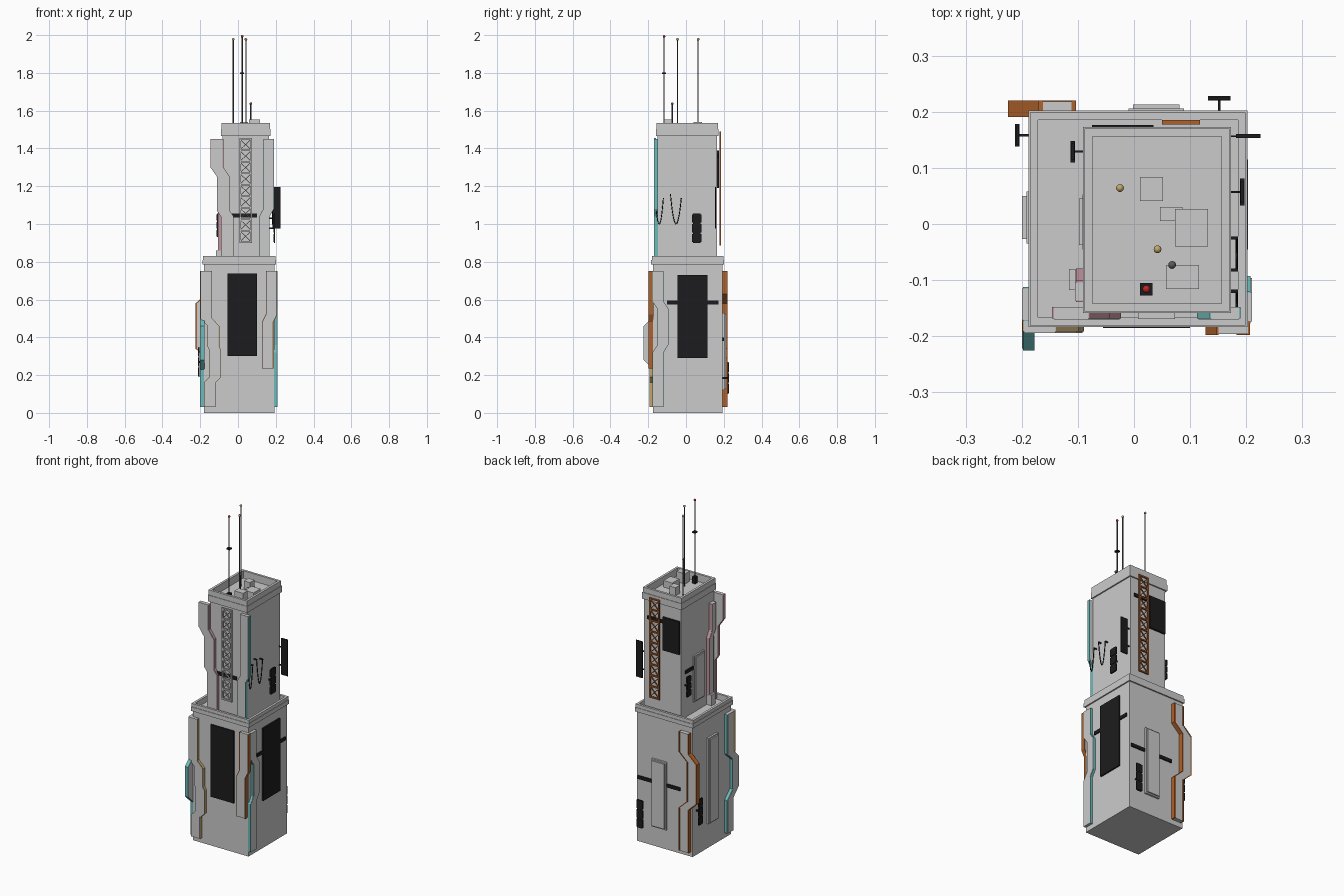
import bpy, bmesh, math
from mathutils import Vector

if "Cube" in bpy.data.objects:
    bpy.data.objects.remove(bpy.data.objects["Cube"])


def material(name, rgb):
    m = bpy.data.materials.new(name)
    m.diffuse_color = (*rgb, 1)
    m.use_nodes = True
    m.node_tree.nodes["Principled BSDF"].inputs["Base Color"].default_value = m.diffuse_color
    return m


DARK = material("dark", (0.012, 0.012, 0.013))
ORANGE = material("orange", (0.42, 0.12, 0.025))
TEAL = material("teal", (0.15, 0.5, 0.5))
GOLD = material("gold", (0.55, 0.38, 0.15))
PINK = material("pink", (0.55, 0.3, 0.35))
RED = material("red", (0.5, 0.02, 0.02))
STEEL = material("steel", (0.1, 0.1, 0.1))

# wall planes of the two blocks
LOW = dict(F=-0.176, B=0.194, L=-0.18, R=0.194)
UP = dict(F=-0.151, B=0.165, L=-0.083, R=0.165)


def on_wall(lv, face, u, d, z):
    """u runs along the wall (x or y), d sticks out of it."""
    s = 1 if face in "BR" else -1
    w = lv[face] + s * d
    return Vector((u, w, z)) if face in "FB" else Vector((w, u, z))


def finish(name, bm, mat=None):
    bmesh.ops.recalc_face_normals(bm, faces=bm.faces)
    me = bpy.data.meshes.new(name)
    bm.to_mesh(me)
    bm.free()
    ob = bpy.data.objects.new(name, me)
    bpy.context.collection.objects.link(ob)
    if mat:
        me.materials.append(mat)
    return ob


def prism(name, bottom, top, mat=None):
    bm = bmesh.new()
    a = [bm.verts.new(p) for p in bottom]
    b = [bm.verts.new(p) for p in top]
    n = len(a)
    bm.faces.new(a)
    bm.faces.new(b[::-1])
    for i in range(n):
        j = (i + 1) % n
        bm.faces.new((a[i], a[j], b[j], b[i]))
    return finish(name, bm, mat)


def box(name, x0, x1, y0, y1, z0, z1, mat=None):
    c = [(x0, y0), (x1, y0), (x1, y1), (x0, y1)]
    return prism(name, [(*p, z0) for p in c], [(*p, z1) for p in c], mat)


def plate(name, lv, face, outline, d0, d1, mat=None):
    return prism(name, [on_wall(lv, face, u, d0, z) for u, z in outline],
                 [on_wall(lv, face, u, d1, z) for u, z in outline], mat)


def wbox(name, lv, face, u0, u1, z0, z1, d0, d1, mat=None):
    return plate(name, lv, face, [(u0, z0), (u1, z0), (u1, z1), (u0, z1)], d0, d1, mat)


def band(name, lv, face, path, width, d, trim, rail=0.004):
    """Jogging vertical duct with a coloured rail on each edge."""
    h = width / 2

    def strip(a, b):
        return [(u + a, z) for u, z in path] + [(u + b, z) for u, z in reversed(path)]
    plate(name, lv, face, strip(-h + rail, h - rail), -0.003, d, None)
    for tag, a in (("a", -h), ("b", h - rail)):
        plate(name + "_rail_" + tag, lv, face, strip(a, a + rail), -0.003,
              d - 0.002 if trim is not ORANGE else d + 0.002, trim)


def rod(name, points, r, mat=STEEL):
    cu = bpy.data.curves.new(name, "CURVE")
    cu.dimensions = "3D"
    cu.bevel_depth = r
    cu.bevel_resolution = 1
    cu.use_fill_caps = True
    sp = cu.splines.new("POLY")
    sp.points.add(len(points) - 1)
    for p, q in zip(sp.points, points):
        p.co = (*q, 1)
    ob = bpy.data.objects.new(name, cu)
    bpy.context.collection.objects.link(ob)
    cu.materials.append(mat)


def block(name, w, z0, roof, rim0, top):
    """Solid block with an open parapet."""
    box(name, w["L"], w["R"], w["F"], w["B"], z0, roof)
    o, t = 0.008, 0.009
    x0, x1, y0, y1 = w["L"] - o, w["R"] + o, w["F"] - o, w["B"] + o
    mid = rim0 + (top - rim0) * 0.55
    for i, (za, zb, k) in enumerate(((rim0, mid, 0), (mid, top, 0.003))):
        a, b, c, e = x0 + k, x1 - k, y0 + k, y1 - k
        p = o + t
        box(f"{name}_parapet_front_{i}", a, b, c, y0 + p, za, zb)
        box(f"{name}_parapet_back_{i}", a, b, y1 - p, e, za, zb)
        box(f"{name}_parapet_left_{i}", a, x0 + p, y0 + p, y1 - p, za, zb)
        box(f"{name}_parapet_right_{i}", x1 - p, b, y0 + p, y1 - p, za, zb)


def truss(name, lv, face, u0, u1, z0, z1, d0, d1, n, mat=None):
    t = 0.008
    for k, u in enumerate((u0, u1 - t)):
        wbox(f"{name}_post_{k}", lv, face, u, u + t, z0, z1, d0, d1, mat)
    step = (z1 - z0 - t) / n
    a, b, s = u0 + t, u1 - t, 0.005
    for i in range(n + 1):
        z = z0 + i * step
        wbox(f"{name}_rung_{i}", lv, face, a, b, z, z + t, d0, d1, mat)
        if i < n:
            lo, hi = z + t, z + step
            for k, (p, q) in enumerate(((a, b), (b, a))):
                plate(f"{name}_brace_{i}_{k}", lv, face,
                      [(p, lo), (p, lo + s), (q, hi), (q, hi - s)], d0 + 0.001, d1 - 0.001, mat)


def vent(name, lv, face, u, z0, z1, width, d):
    """Dark stacked panels held off the wall by an arm."""
    n, h = 3, (z1 - z0) / 3
    for i in range(n):
        wbox(f"{name}_panel_{i}", lv, face, u - width / 2, u + width / 2,
             z0 + i * h + 0.004, z0 + (i + 1) * h - 0.004, d, d + 0.008, DARK)
    wbox(name + "_spine", lv, face, u - width * 0.4, u + width * 0.4, z0, z1, d + 0.001, d + 0.006, DARK)
    zc = (z0 + z1) / 2
    wbox(name + "_arm", lv, face, u - 0.002, u + 0.002, zc - 0.005, zc + 0.005, -0.002, d + 0.002, DARK)


# tower blocks
block("lower_block", LOW, 0, 0.795, 0.785, 0.83)
block("upper_block", UP, 0.79, 1.49, 1.465, 1.535)

# lower ducts
band("front_left_duct", LOW, "F", [(-.168, .75), (-.168, .5), (-.13, .46), (-.13, .35), (-.12, .33),
     (-.12, .19), (-.15, .16), (-.15, .03)], .062, .018, GOLD, .003)
band("front_right_duct", LOW, "F", [(.177, .75), (.177, .52), (.157, .48), (.157, .235)], .06, .02, ORANGE)
band("right_duct", LOW, "R", [(-.148, .75), (-.148, .59), (-.122, .55), (-.122, .36), (-.148, .32),
     (-.148, .03)], .058, .016, TEAL, .003)
band("back_duct", LOW, "B", [(-.137, .75), (-.137, .63), (-.191, .58), (-.191, .34), (-.137, .29),
     (-.137, .03)], .067, .024, ORANGE, .008)
band("left_duct", LOW, "L", [(-.143, .75), (-.143, .51), (-.194, .46), (-.194, .28), (-.143, .23),
     (-.143, .03)], .062, .02, TEAL, .003)

# upper ducts
band("upper_front_left_duct", UP, "F", [(-.112, 1.45), (-.112, 1.3), (-.077, 1.25), (-.077, 1.07),
     (-.057, 1.04), (-.057, .8)], .068, .019, PINK, .003)
band("upper_front_right_duct", UP, "F", [(.162, 1.45), (.162, 1.08), (.14, 1.04), (.14, .8)], .056, .019, TEAL, .003)
band("upper_left_duct", UP, "L", [(-.12, 1.4), (-.12, 1.24), (-.098, 1.2), (-.098, .85)], .038, .022, PINK, .003)
wbox("duct_foot", UP, "L", -.118, -.08, .795, .86, -.002, .033)

# dark screens
wbox("front_screen", LOW, "F", -.055, .1, .3, .737, -.002, .009, DARK)
wbox("right_screen", LOW, "R", -.045, .115, .29, .73, -.002, .009, DARK)
wbox("upper_back_screen", UP, "B", -.075, .035, 1.19, 1.39, -.002, .011, DARK)

# raised wall panels
for nm, lv, f, u0, u1, z0, z1, d in (("back_panel", LOW, "B", -.01, .089, .12, .53, .019),
                                     ("left_panel", LOW, "L", -.035, .058, .15, .67, .02),
                                     ("upper_left_panel", UP, "L", -.045, .053, .86, 1.14, .015)):
    wbox(nm, lv, f, u0, u1, z0, z1, -.002, d * .6)
    wbox(nm + "_face", lv, f, u0 + .008, u1 - .008, z0 + .008, z1 - .008, 0, d)

# horizontal dark conduits
for nm, lv, f, u0, u1, z in (("right_conduit", LOW, "R", -.1, .172, .585),
                             ("back_conduit", LOW, "B", -.1, .185, .39),
                             ("upper_front_conduit", UP, "F", -.045, .1, 1.045),
                             ("upper_back_conduit", UP, "B", -.02, .14, 1.36),
                             ("upper_left_conduit", UP, "L", .04, .13, 1.07)):
    wbox(nm, lv, f, u0, u1, z - .01, z + .01, -.002, .007, DARK)

# trusses
truss("front_truss", UP, "F", .007, .073, .9, 1.455, .008, .018, 9)
truss("back_truss", UP, "B", .05, .118, .885, 1.49, .012, .02, 9, ORANGE)

# stand-off vents and hanging sign
vent("left_vent", LOW, "L", .158, .19, .35, .04, .024)
vent("back_vent", LOW, "B", .152, .1, .27, .04, .026)
vent("upper_right_vent", UP, "R", .057, .9, 1.055, .048, .024)
vent("upper_left_vent", UP, "L", .129, .93, 1.055, .038, .022)
box("hanging_sign", .182, .225, .153, .16, .975, 1.195, DARK)
for z in (1.03, 1.14):
    box("sign_arm", .16, .185, .155, .158, z - .004, z + .004, DARK)

# sagging cables
for nm, a, b in (("cable_front", -.165, -.12), ("cable_back", -.082, -.025)):
    pts = []
    for i in range(13):
        t = i / 12
        pts.append((.183, a + (b - a) * t, 1.0 + .135 * (2 * t - 1) ** 2 - .02 * (1 - t) * (2 * t - 1)))
    rod(nm, pts, .0025, DARK)
    for y, z in ((a, pts[0][2]), (b, pts[-1][2])):
        box(nm + "_bracket", .16, .185, y - .003, y + .003, z - .003, z + .003, DARK)

# roof boxes
for i, b in enumerate(((.011, .052, .041, .084, 1.54), (.046, .086, .005, .03, 1.515),
                       (.073, .132, -.04, .027, 1.53), (.057, .116, -.116, -.073, 1.552))):
    box(f"roof_box_{i}", *b[:4], 1.485, b[4])

# antennas with ball tips
for i, (x, y, top, mat) in enumerate(((-.025, .064, 1.978, GOLD), (.042, -.045, 1.978, GOLD),
                                      (.022, -.116, 1.993, RED), (.068, -.073, 1.637, STEEL))):
    rod(f"antenna_{i}", [(x, y, 1.485), (x, y, top)], .0035)
    bm = bmesh.new()
    bmesh.ops.create_uvsphere(bm, u_segments=12, v_segments=8, radius=.007)
    bmesh.ops.translate(bm, verts=bm.verts, vec=(x, y, top))
    ob = finish(f"antenna_tip_{i}", bm, mat)
    for p in ob.data.polygons:
        p.use_smooth = True
box("antenna_crossbar", .011, .033, -.127, -.105, 1.795, 1.803, DARK)
box("antenna_foot", .011, .033, -.127, -.105, 1.485, 1.53, DARK)
